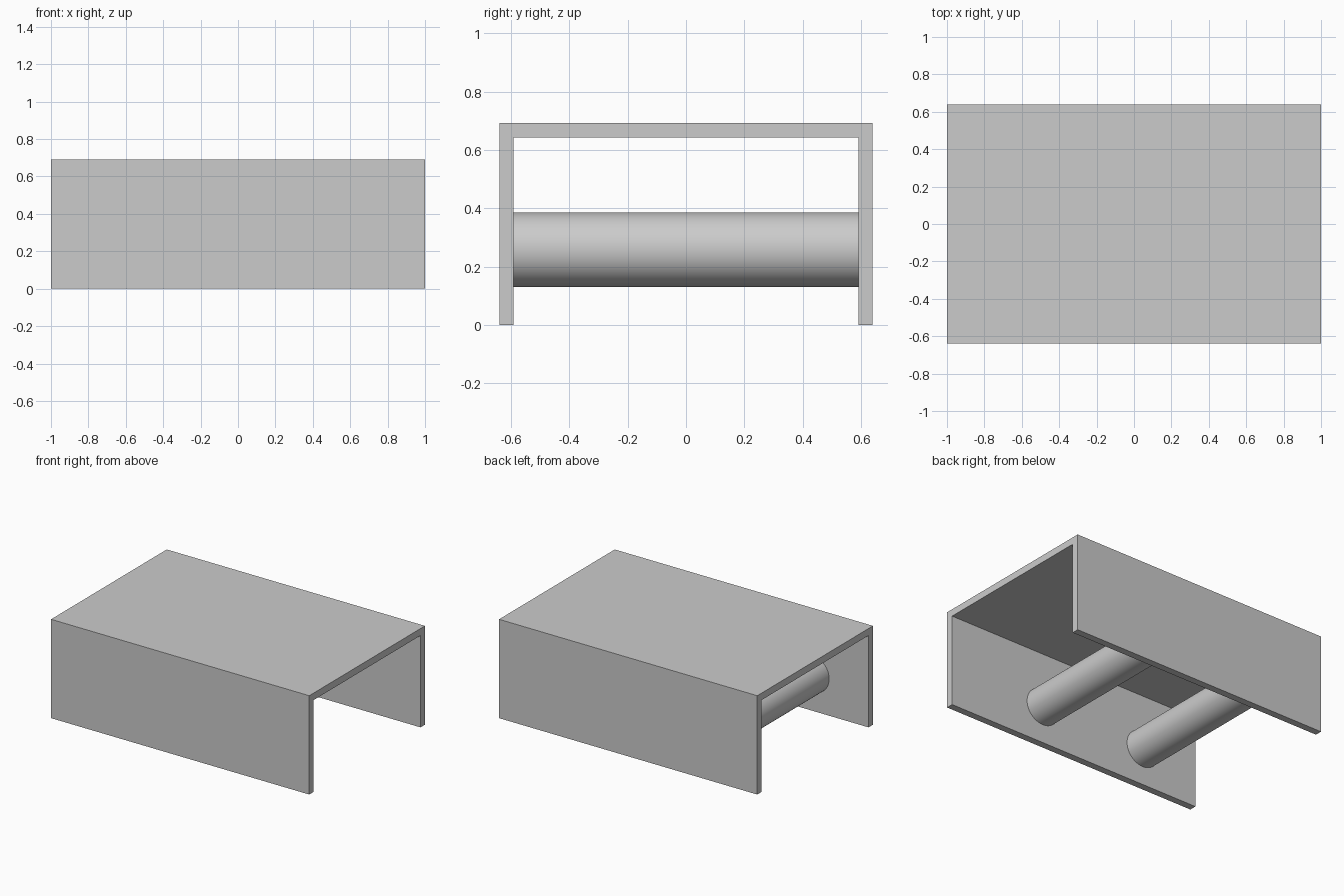
import bpy, bmesh, math

if "Cube" in bpy.data.objects:
    bpy.data.objects.remove(bpy.data.objects["Cube"])

HALF_X, HALF_Y, TOP, WALL = 1.0, 0.64, 0.692, 0.049
INNER_Y = HALF_Y - WALL


def add_object(name, bm):
    bmesh.ops.recalc_face_normals(bm, faces=bm.faces[:])
    mesh = bpy.data.meshes.new(name)
    bm.to_mesh(mesh)
    bm.free()
    obj = bpy.data.objects.new(name, mesh)
    bpy.context.collection.objects.link(obj)
    return obj


# Channel housing: an upside-down U profile swept along x
profile = [(-HALF_Y, 0), (-HALF_Y, TOP), (HALF_Y, TOP), (HALF_Y, 0),
           (INNER_Y, 0), (INNER_Y, TOP - WALL), (-INNER_Y, TOP - WALL), (-INNER_Y, 0)]
bm = bmesh.new()
face = bm.faces.new([bm.verts.new((-HALF_X, y, z)) for y, z in profile])
swept = bmesh.ops.extrude_face_region(bm, geom=[face], use_keep_orig=True)
moved = [v for v in swept["geom"] if isinstance(v, bmesh.types.BMVert)]
bmesh.ops.translate(bm, verts=moved, vec=(2 * HALF_X, 0, 0))
add_object("channel_housing", bm)

# Two round cross bars between the side walls
for name, x in (("cross_bar_left", -0.567), ("cross_bar_right", 0.255)):
    bpy.ops.mesh.primitive_cylinder_add(
        vertices=64, radius=0.128, depth=2 * INNER_Y,
        location=(x, 0, 0.258), rotation=(math.pi / 2, 0, 0))
    bar = bpy.context.object
    bar.name = name
    bpy.ops.object.shade_smooth_by_angle(angle=math.radians(30))
